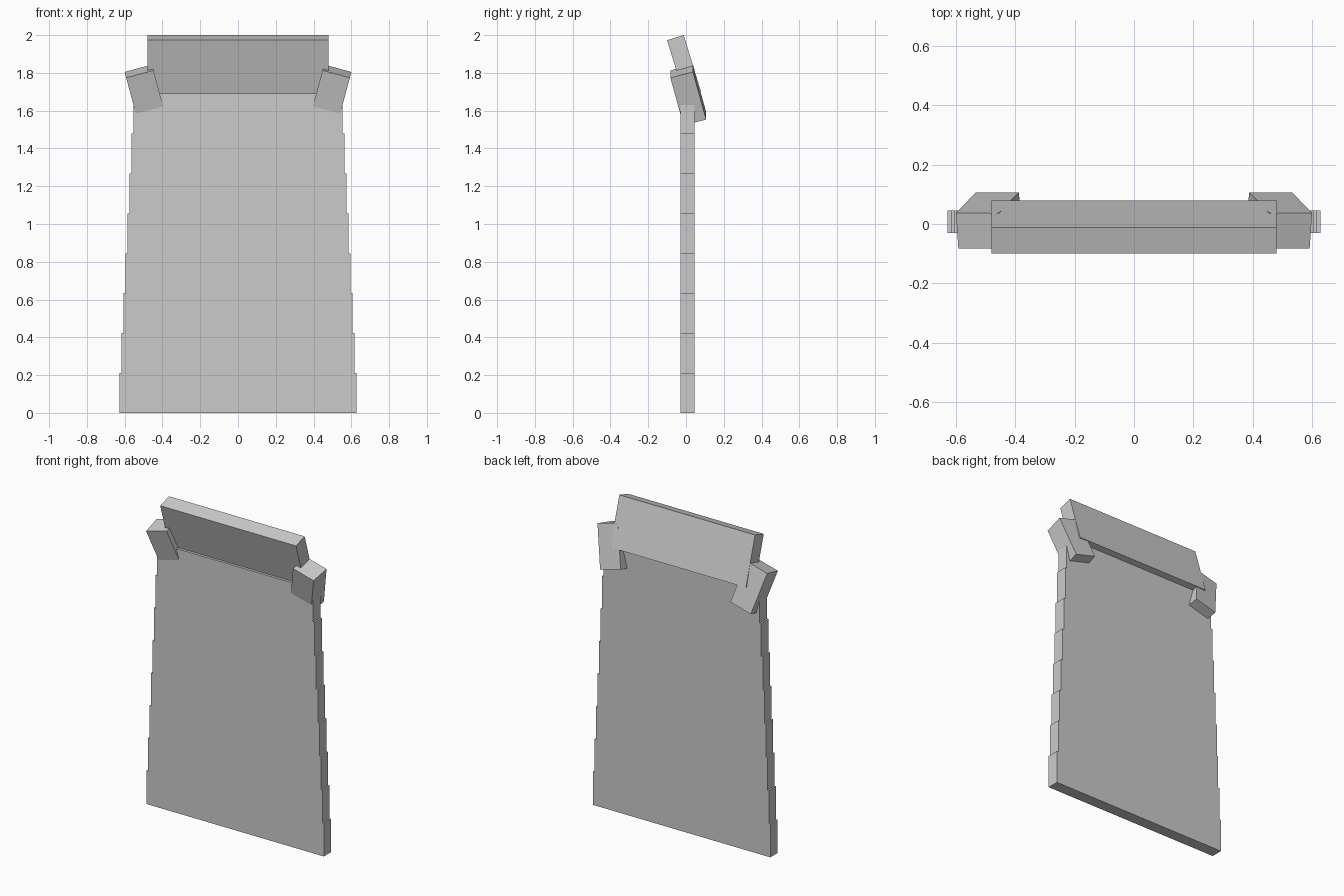
import bpy
import bmesh
from math import radians

cube = bpy.data.objects.get("Cube")
if cube:
    bpy.data.objects.remove(cube, do_unlink=True)

grey = bpy.data.materials.new("light_grey")
grey.use_nodes = True
grey.diffuse_color = (0.6, 0.6, 0.6, 1)
grey.node_tree.nodes["Principled BSDF"].inputs["Base Color"].default_value = (0.6, 0.6, 0.6, 1)


def add_object(name, bm):
    bmesh.ops.recalc_face_normals(bm, faces=bm.faces)
    mesh = bpy.data.meshes.new(name)
    bm.to_mesh(mesh)
    bm.free()
    mesh.materials.append(grey)
    obj = bpy.data.objects.new(name, mesh)
    bpy.context.collection.objects.link(obj)
    return obj


def box(name, size, location, tilt, lean=0):
    bm = bmesh.new()
    bmesh.ops.create_cube(bm, size=1)
    bmesh.ops.scale(bm, vec=size, verts=bm.verts)
    obj = add_object(name, bm)
    obj.location = location
    obj.rotation_euler = (radians(tilt), radians(lean), 0)
    return obj


# Hanging panel: stepped outline, narrowing upward, extruded front to back
STEPS, HEIGHT = 8, 1.69
right_edge = []
for i in range(STEPS):
    half = 0.628 - 0.0107 * i
    right_edge += [(half, HEIGHT * i / STEPS), (half, HEIGHT * (i + 1) / STEPS)]
outline = right_edge + [(-x, z) for x, z in reversed(right_edge)]
bm = bmesh.new()
face = bm.faces.new([bm.verts.new((x, -0.03, z)) for x, z in outline])
extruded = bmesh.ops.extrude_face_region(bm, geom=[face], use_keep_orig=True)
moved = [v for v in extruded["geom"] if isinstance(v, bmesh.types.BMVert)]
bmesh.ops.translate(bm, vec=(0, 0.075, 0), verts=moved)
add_object("cape_panel", bm)

# Collar bar leaning forward
box("collar", (0.96, 0.092, 0.315), (0, -0.01, 1.836), 17)

# Shoulder blocks splayed outward
for side, name in ((1, "left_shoulder"), (-1, "right_shoulder")):
    box(name, (0.15, 0.124, 0.27), (side * 0.49, 0.012, 1.683), 15, side * 15)
